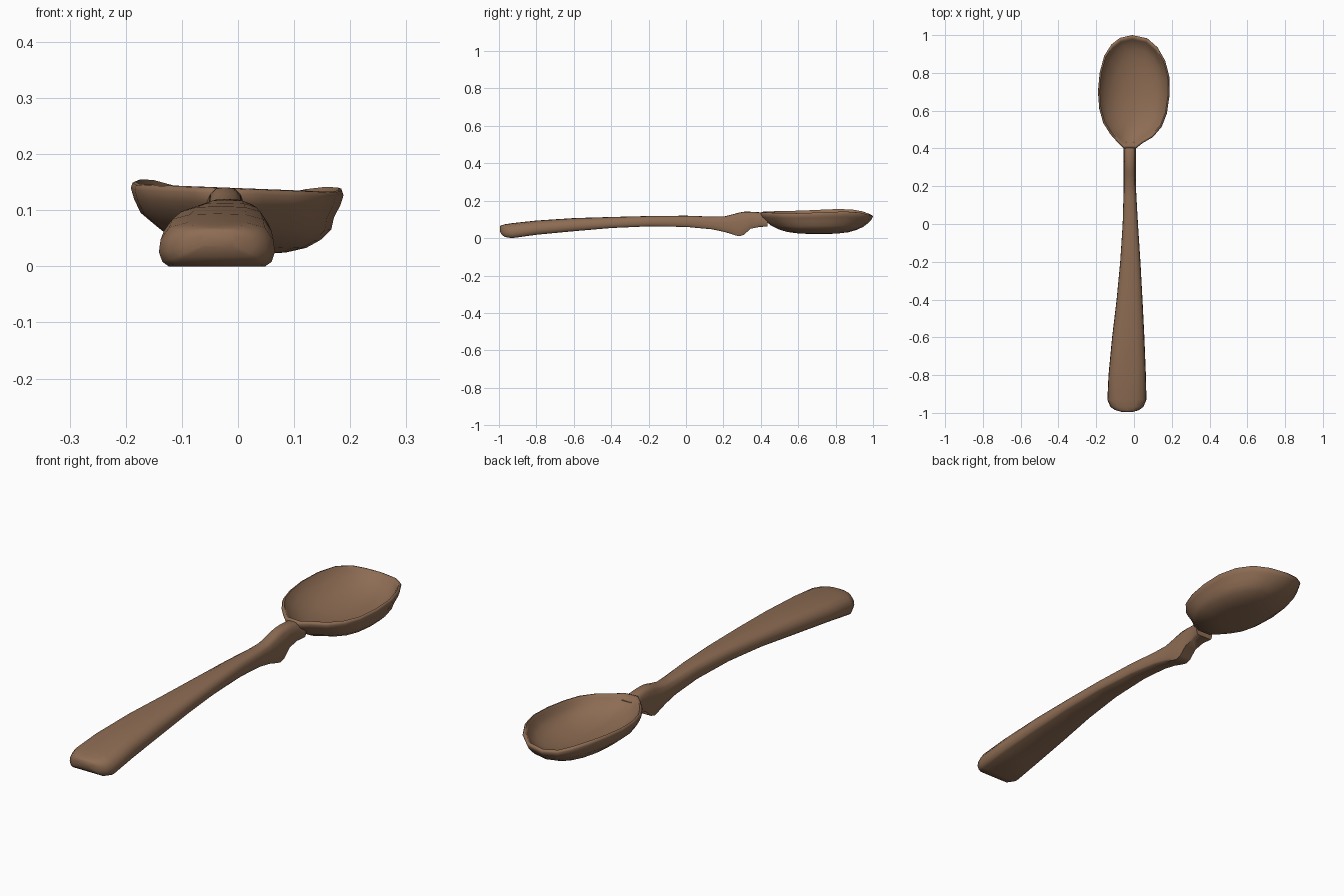
import bpy, bmesh, math

wood = bpy.data.materials.new("warm brown wood")
wood.diffuse_color = (0.27, 0.152, 0.088, 1)


def loft(name, rings):
    """Skin a closed tube through equal-sized rings and cap both ends."""
    bm = bmesh.new()
    vs = [[bm.verts.new(p) for p in r] for r in rings]
    n = len(vs[0])
    for a, b in zip(vs, vs[1:]):
        for i in range(n):
            j = (i + 1) % n
            bm.faces.new((a[i], a[j], b[j], b[i]))
    bm.faces.new(vs[0])
    bm.faces.new(vs[-1])
    bmesh.ops.recalc_face_normals(bm, faces=bm.faces)
    me = bpy.data.meshes.new(name)
    bm.to_mesh(me)
    bm.free()
    me.materials.append(wood)
    me.shade_smooth()
    me.set_sharp_from_angle(angle=math.radians(65))
    ob = bpy.data.objects.new(name, me)
    bpy.context.collection.objects.link(ob)
    return ob


def interp(table, y):
    for (y0, a), (y1, b) in zip(table, table[1:]):
        if y <= y1:
            return a + (b - a) * max(0, (y - y0) / (y1 - y0))
    return table[-1][1]


# Handle: domed cross-section swept along y (y, left, right, bottom, top)
section = [(-.83, 0), (.83, 0), (.94, .1), (1, .32), (.97, .6), (.82, .87), (.5, .98),
           (0, 1), (-.5, .98), (-.82, .87), (-.97, .6), (-1, .32), (-.94, .1)]
stations = [(-.995, -.065, -.005, .035, .064), (-.985, -.1, .026, .018, .069),
            (-.968, -.125, .05, .006, .074), (-.93, -.141, .066, 0, .08),
            (-.8, -.135, .063, .018, .094), (-.6, -.116, .055, .037, .107),
            (-.4, -.092, .045, .054, .113), (-.2, -.073, .034, .063, .118),
            (0, -.06, .021, .06, .12), (.14, -.056, .013, .047, .115),
            (.21, -.055, .01, .032, .117), (.26, -.055, .01, .016, .13),
            (.285, -.055, .01, .01, .137), (.31, -.055, .01, .018, .141),
            (.345, -.055, .01, .05, .141), (.395, -.055, .01, .06, .138),
            (.435, -.065, .02, .062, .122)]
loft("handle", [[((l + r) / 2 + u * (r - l) / 2, y, b + v * (t - b)) for u, v in section]
                for y, l, r, b, t in stations])

# Bowl: rim outline scaled inward, down the outside and down the inside
outline = [(-.01, 1), (.07, .983), (.125, .935), (.165, .865), (.187, .78), (.188, .68),
           (.174, .585), (.147, .515), (.1, .46), (.045, .428), (.01, .4), (-.055, .4),
           (-.085, .43), (-.125, .475), (-.163, .535), (-.184, .61), (-.191, .7),
           (-.182, .8), (-.158, .89), (-.12, .95), (-.075, .985)]
rim_z = [(.4, .134), (.6, .134), (.8, .142), (.9, .142), (.95, .134), (1, .118)]
cx, cy = 0, .71


def ring(s, t, depth):
    out = []
    for x, y in outline:
        z = interp(rim_z, y) - .035 * x
        out.append((cx + s * (x - cx) + .02 * t * (s < .9), cy + s * (y - cy), z + (depth - z) * t))
    return out


outer = [(.12, 1), (.35, .975), (.55, .9), (.7, .77), (.82, .6), (.91, .4), (.97, .2), (1, 0.04)]
inner = [(.985, -.05), (.955, -.07), (.92, .08), (.85, .33), (.74, .57), (.6, .76), (.4, .91), (.15, 1)]
loft("bowl", [ring(s, t, .022) for s, t in outer] + [ring(s, t, .055) for s, t in inner])
